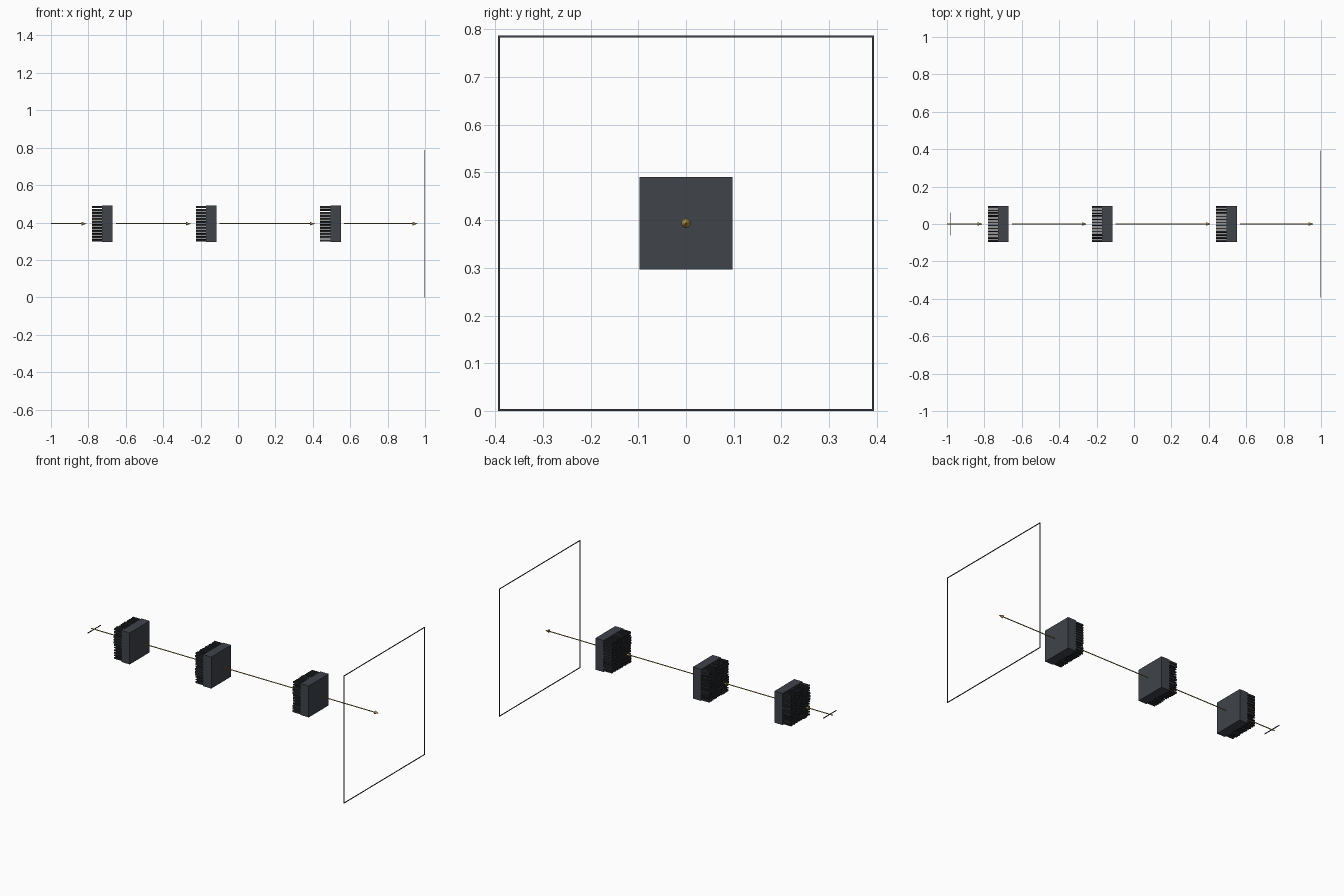
import bpy, bmesh, math, random
from mathutils import Matrix, Vector

if "Cube" in bpy.data.objects:
    bpy.data.objects.remove(bpy.data.objects["Cube"])

random.seed(4)
ZC = 0.3935          # optical axis height
HALF = 0.097         # half size of a block
N = 12               # pillars per side


def material(name, rgb):
    m = bpy.data.materials.new(name)
    m.diffuse_color = (*rgb, 1)
    m.use_nodes = True
    m.node_tree.nodes["Principled BSDF"].inputs["Base Color"].default_value = m.diffuse_color
    return m


slate = material("slate", (0.05, 0.056, 0.068))
dark = material("dark", (0.028, 0.03, 0.034))
gold = material("gold", (0.42, 0.29, 0.06))


def finish(bm, name, mat):
    me = bpy.data.meshes.new(name)
    bm.to_mesh(me)
    bm.free()
    me.materials.append(mat)
    ob = bpy.data.objects.new(name, me)
    bpy.context.collection.objects.link(ob)
    return ob


def add_box(bm, centre, size):
    bmesh.ops.create_cube(bm, size=1, matrix=Matrix.Translation(centre) @ Matrix.Diagonal((*size, 1)))


def add_cone(bm, x0, x1, r0, r1):
    m = Matrix.Translation(((x0 + x1) / 2, 0, ZC)) @ Matrix.Rotation(math.pi / 2, 4, 'Y')
    bmesh.ops.create_cone(bm, cap_ends=True, segments=12, radius1=r0, radius2=r1,
                          depth=x1 - x0, matrix=m)


# Three layers: solid plate with a grid of pillars of varied width behind it
for i, x in enumerate((-0.781, -0.225, 0.439), 1):
    bm = bmesh.new()
    add_box(bm, (x + 0.083, 0, ZC), (0.056, 2 * HALF, 2 * HALF))
    finish(bm, f"plate_{i}", slate)

    bm = bmesh.new()
    pitch = 2 * HALF / N
    for a in range(N):
        for b in range(N):
            w = pitch * random.uniform(0.35, 0.8)
            y = -HALF + (a + 0.5) * pitch
            z = ZC - HALF + (b + 0.5) * pitch
            add_box(bm, (x + 0.028, y, z), (0.056, w, w))
    finish(bm, f"pillars_{i}", dark)

# Beam arrows along the axis
for i, (x0, x1) in enumerate(((-1.0, -0.81), (-0.653, -0.252), (-0.099, 0.411), (0.566, 0.96)), 1):
    bm = bmesh.new()
    add_cone(bm, x0, x1 - 0.025, 0.0028, 0.0028)
    add_cone(bm, x1 - 0.027, x1, 0.0098, 0.0)
    finish(bm, f"beam_arrow_{i}", gold)

# Short source bar across the axis
bm = bmesh.new()
add_box(bm, (-0.98, 0, ZC), (0.004, 0.124, 0.004))
finish(bm, "source_bar", slate)

# Thin square screen frame
bm = bmesh.new()
T = 0.004
S = 2 * ZC
for s in (-1, 1):
    add_box(bm, (1 - T / 2, s * (ZC - T / 2), ZC), (T, T, S))
    add_box(bm, (1 - T / 2, 0, ZC + s * (ZC - T / 2)), (T, S - 2 * T, T))
finish(bm, "screen_frame", slate)
